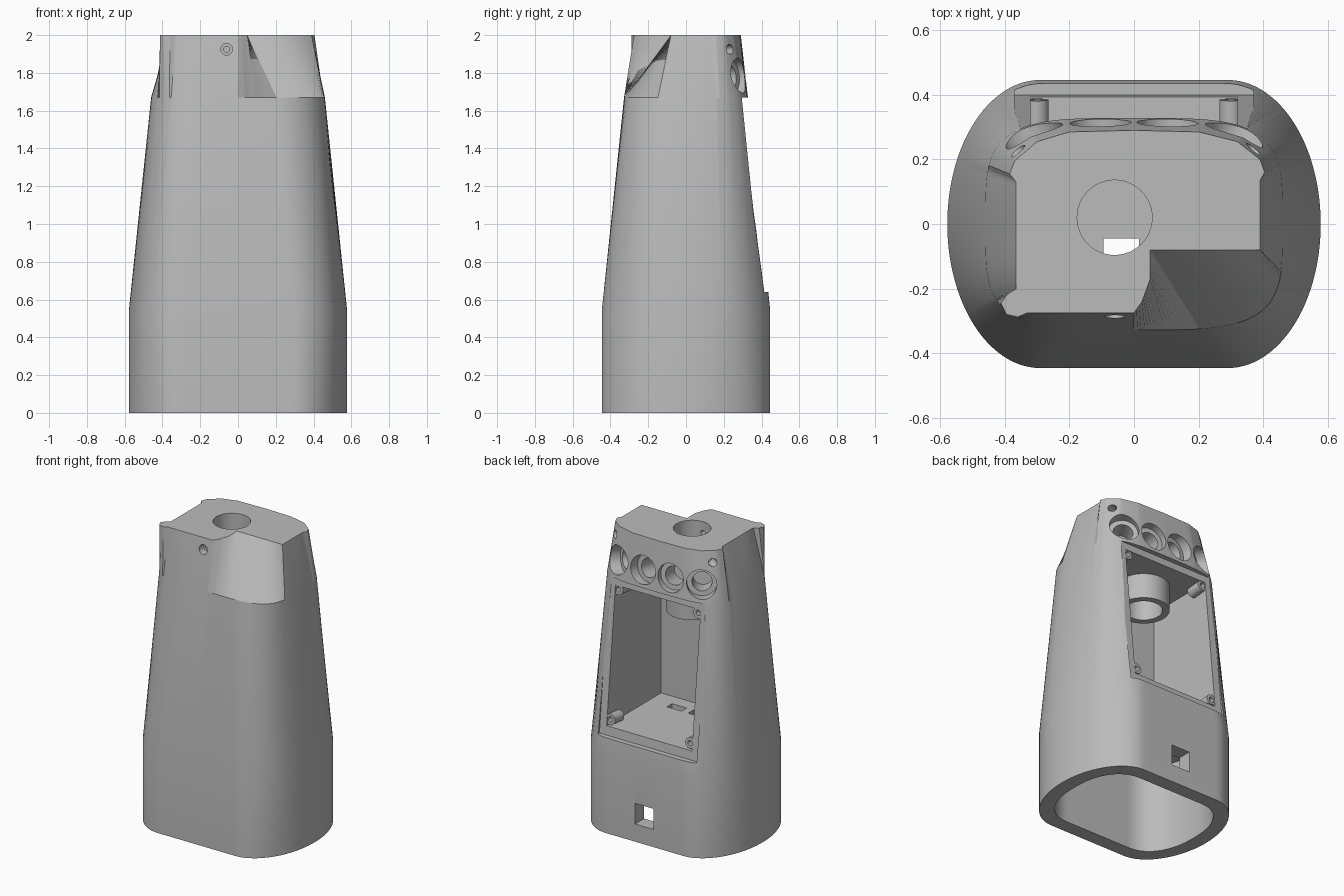
import bpy, bmesh, math
from mathutils import Vector

cube = bpy.data.objects.get("Cube")
if cube:
    bpy.data.objects.remove(cube)

grey = bpy.data.materials.new("plain_grey")
grey.use_nodes = True
grey.diffuse_color = (0.5, 0.5, 0.5, 1)
grey.node_tree.nodes["Principled BSDF"].inputs["Base Color"].default_value = (0.5, 0.5, 0.5, 1)


def section(flat, hx, hy, power, angle):
    """Point at an angle on a rounded section with a flat front and back."""
    c, s = math.cos(angle), math.sin(angle)
    lo, hi = 0.0, 2.0
    for _ in range(40):
        r = (lo + hi) / 2
        dx = max(abs(r * c) - flat, 0) / (hx - flat)
        if dx ** power + (abs(r * s) / hy) ** power <= 1:
            lo = r
        else:
            hi = r
    return lo * c, lo * s


def loft(name, rings):
    """Skin a stack of matching rings and cap both ends."""
    bm = bmesh.new()
    loops = [[bm.verts.new(p) for p in ring] for ring in rings]
    for a, b in zip(loops, loops[1:]):
        for i in range(len(a)):
            j = (i + 1) % len(a)
            bm.faces.new((a[i], a[j], b[j], b[i]))
    bm.faces.new(loops[0][::-1])
    bm.faces.new(loops[-1])
    bmesh.ops.recalc_face_normals(bm, faces=bm.faces)
    mesh = bpy.data.meshes.new(name)
    bm.to_mesh(mesh)
    bm.free()
    mesh.materials.append(grey)
    ob = bpy.data.objects.new(name, mesh)
    bpy.context.collection.objects.link(ob)
    return ob


def rod(name, start, direction, length, radius, sides=32):
    """Cylinder from a start point along a direction."""
    start, d = Vector(start), Vector(direction).normalized()
    u = d.orthogonal().normalized()
    v = d.cross(u)
    turns = [2 * math.pi * i / sides for i in range(sides)]
    return loft(name, [[start + d * t + radius * (u * math.cos(a) + v * math.sin(a))
                        for a in turns] for t in (0, length)])


def box(name, x, y, z):
    return loft(name, [[(x[0], y[0], h), (x[1], y[0], h), (x[1], y[1], h), (x[0], y[1], h)]
                       for h in z])


def combine(target, tool, operation="DIFFERENCE"):
    mod = target.modifiers.new(tool.name, "BOOLEAN")
    mod.object, mod.operation, mod.solver = tool, operation, "EXACT"
    bpy.context.view_layer.objects.active = target
    bpy.ops.object.modifier_apply(modifier=mod.name)
    bpy.data.objects.remove(tool)


# Top outline: x, y and the bearing it blends to on the shoulder below
keys = [(0, .29), (-.2, .285), (-.3, .255), (-.37, .195), (-.385, .155), (-.365, .13),
        (-.365, -.2), (-.395, -.22), (-.412, -.245), (-.395, -.28), (-.36, -.288),
        (-.33, -.275), (-.04, -.275), (0, -.275), (.025, -.24), (.05, -.17),
        (.05, -.08, -58), (.39, -.08, -18), (.39, .135), (.405, .16), (.39, .2),
        (.32, .255), (.2, .285)]
marks = []
for x, y, *bearing in keys:
    a = math.radians(bearing[0]) if bearing else math.atan2(y, x)
    marks.append((Vector((x, y)), (a - math.pi / 2) % (2 * math.pi)))
marks.append((marks[0][0], 2 * math.pi))
columns = []
for (p, a), (q, b) in zip(marks, marks[1:]):
    n = max(1, round((q - p).length / 0.013))
    columns += [(p.lerp(q, i / n), a + (b - a) * i / n + math.pi / 2) for i in range(n)]


def ring(z, *shape):
    return [(*section(*shape, a), z) for _, a in columns]


# Main body: straight base, tapered waist, shoulder and notched head
base = (.29, .578, .446, 2)
body = loft("body", [ring(0, *base), ring(.54, *base), ring(1.67, 0, .46, .328, 4),
                     [(p.x, p.y, 2) for p, _ in columns]])

# Hollow base, open underneath
hollow = (.24, .48, .35, 2.3)
combine(body, loft("base_hollow", [ring(-.1, *hollow), ring(.6, *hollow)]))

# Sloped recess in the back and the compartment behind it
recess = [(.40, .64), (.295, 1.67), (.6, 1.67), (.6, .64)]
combine(body, loft("recess", [[(x, y, z) for y, z in recess] for x in (-.37, .37)]))
combine(body, box("compartment", (-.32, .32), (-.19, .7), (.7, 1.62)))

# Socket boss under the head, with a bore through both
combine(body, rod("boss", (-.06, .02, 1.45), (0, 0, 1), .25, .16, 48), "UNION")
combine(body, rod("bore", (-.06, .02, 1.4), (0, 0, 1), .7, .116, 48))

# Cable slots in the compartment floor and a port in the base
for x in (-.04, .12):
    combine(body, box("slot", (x - .055, x + .055), (-.1, -.045), (.5, .8)))
combine(body, box("port", (-.07, .07), (.2, .6), (.12, .26)))

# Counterbored holes around the back of the head
for x, y, turn in ((-.31, .275, -32), (-.103, .31, -8), (.103, .31, 8), (.31, .275, 32)):
    out = Vector((math.sin(math.radians(turn)), math.cos(math.radians(turn)), .1)).normalized()
    centre = Vector((x, y, 1.785))
    combine(body, rod("counterbore", centre - out * .05, out, .3, .094, 40))
    combine(body, rod("pilot", centre - out * .17, out, .3, .062, 40))

# Small set-screw holes at the head's rear corners and front
for side in (-1, 1):
    combine(body, rod("corner_hole", (side * .3, .19, 1.925), (side, .6, 0), .3, .026, 20))
combine(body, rod("front_hole", (-.06, -.24, 1.925), (0, -1, 0), .2, .031, 24))
combine(body, rod("front_pilot", (-.06, .02, 1.925), (0, -1, 0), .4, .016, 20))

# Screw posts in the corners of the compartment opening
for side in (-1, 1):
    for z, y in ((.735, .385), (1.585, .298)):
        post = rod("screw_post", (side * .3, y - .1, z), (0, 1, .1), .1, .036, 20)
        combine(post, rod("screw_hole", (side * .3, y - .05, z + .005), (0, 1, .1), .2, .018, 16))

for ob in list(bpy.context.collection.objects):
    if ob.type == "MESH":
        bpy.ops.object.select_all(action="DESELECT")
        ob.select_set(True)
        bpy.context.view_layer.objects.active = ob
        bpy.ops.object.shade_smooth_by_angle(angle=math.radians(25))
